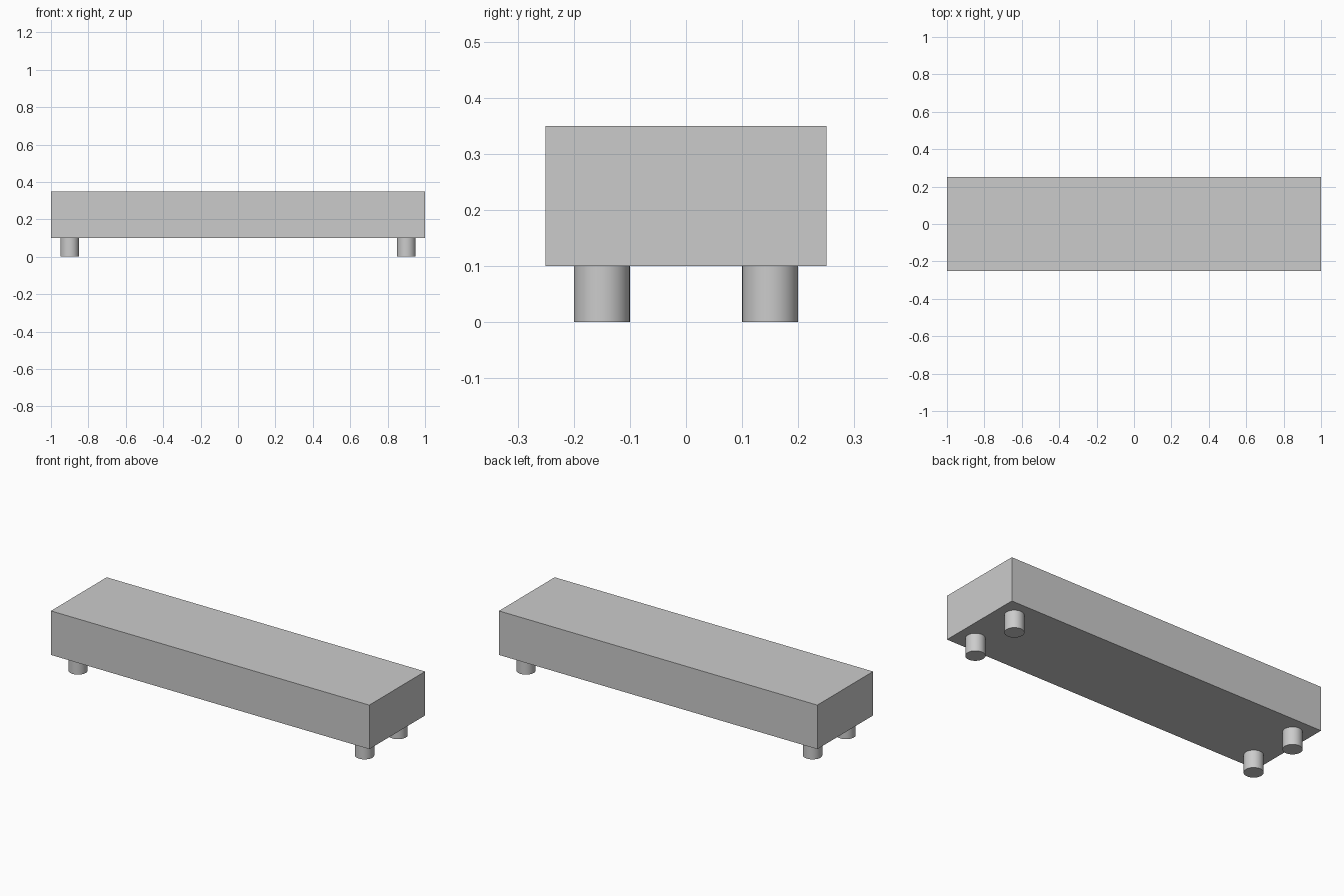
import bpy
import math

if "Cube" in bpy.data.objects:
    bpy.data.objects.remove(bpy.data.objects["Cube"])

LENGTH, DEPTH, HEIGHT = 2.0, 0.5, 0.25
LEG_RADIUS, LEG_HEIGHT = 0.05, 0.10
LEG_X, LEG_Y = 0.90, 0.15

# Main box body, resting on the legs
bpy.ops.mesh.primitive_cube_add(size=1, location=(0, 0, LEG_HEIGHT + HEIGHT / 2))
body = bpy.context.object
body.name = "body"
body.scale = (LENGTH, DEPTH, HEIGHT)
bpy.ops.object.transform_apply(location=False, rotation=False, scale=True)


# Short round leg
def add_leg(name, x, y):
    bpy.ops.mesh.primitive_cylinder_add(
        vertices=32, radius=LEG_RADIUS, depth=LEG_HEIGHT,
        location=(x, y, LEG_HEIGHT / 2))
    bpy.context.object.name = name
    bpy.ops.object.shade_smooth_by_angle(angle=math.radians(30))


# One leg near each corner
for side, x in (("left", -LEG_X), ("right", LEG_X)):
    for end, y in (("front", -LEG_Y), ("back", LEG_Y)):
        add_leg(f"{end}_{side}_leg", x, y)
